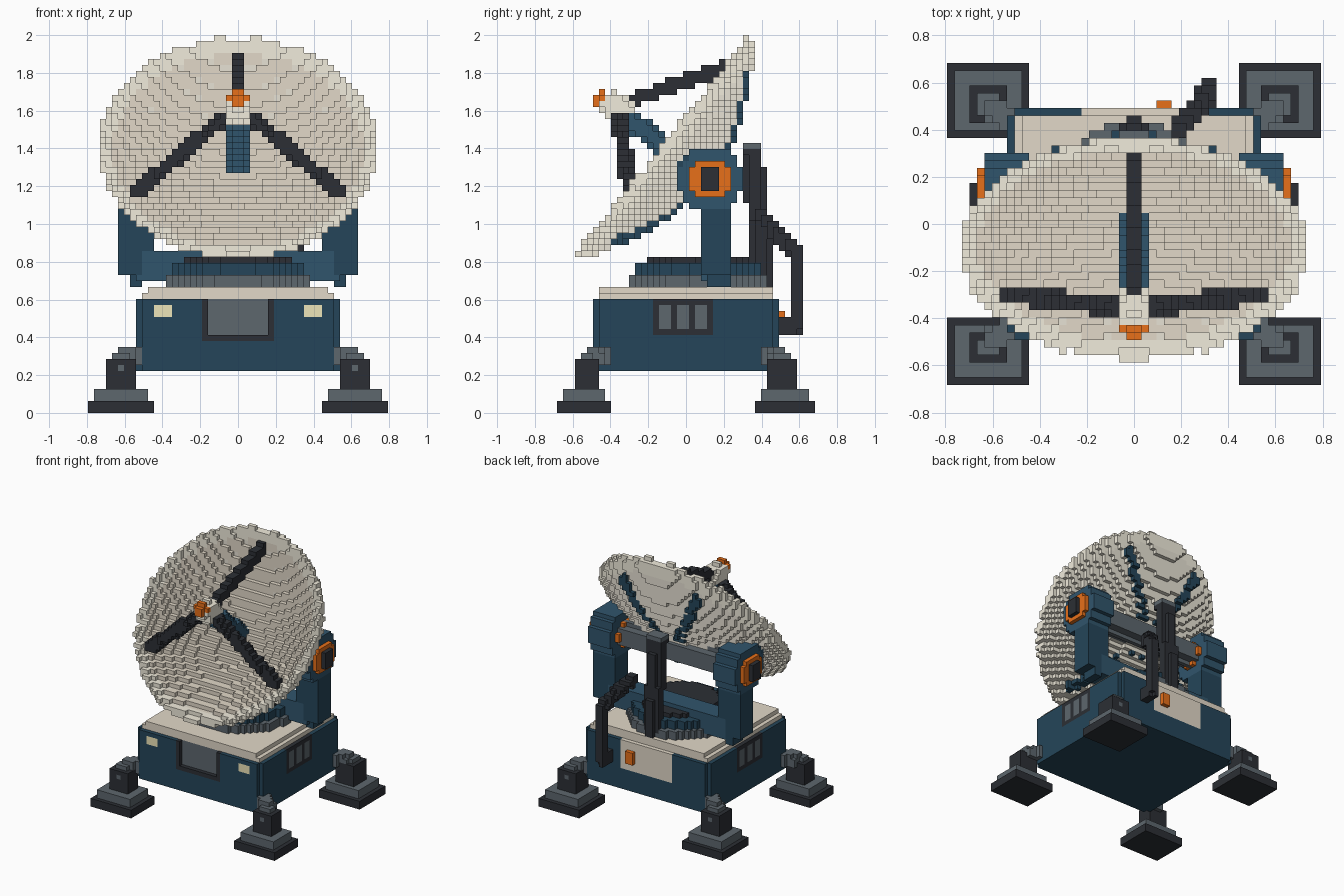
import bpy, math
from mathutils import Vector

if "Cube" in bpy.data.objects:
    bpy.data.objects.remove(bpy.data.objects["Cube"])

V = 2 / 63                      # edge length of one block
grid, colours = {}, {}

BLUE, BLUE2 = (0.018, 0.06, 0.10), (0.03, 0.09, 0.15)
DARK, GREY = (0.025, 0.028, 0.035), (0.11, 0.135, 0.155)
TAN, CREAM, BACK = (0.76, 0.69, 0.58), (0.88, 0.84, 0.72), (0.80, 0.76, 0.66)
ORANGE, LAMP = (0.80, 0.16, 0.01), (0.85, 0.78, 0.48)


def put(part, col, lo, hi, test=None, mx=False, my=False):
    """Fill a box of blocks, optionally only where test(point) holds; part None carves."""
    if part:
        colours[part] = col
    rng = [range(round(lo[a] / V + o), round(hi[a] / V + o)) for a, o in ((0, 0), (1, .5), (2, 0))]
    for i in rng[0]:
        for j in rng[1]:
            for k in rng[2]:
                if test and not test(Vector(((i + .5) * V, j * V, (k + .5) * V))):
                    continue
                for ii in ((i, -1 - i) if mx else (i,)):
                    for jj in ((j, -j) if my else (j,)):
                        if part:
                            grid[ii, jj, k] = part
                        else:
                            grid.pop((ii, jj, k), None)


def tube(part, col, a, b, r, **kw):
    a, b = Vector(a), Vector(b)
    d = b - a

    def near(p):
        t = max(0, min(1, (p - a).dot(d) / max(d.dot(d), 1e-9)))
        return (p - a - d * t).length < r
    lo = [min(a[n], b[n]) - r - V for n in range(3)]
    hi = [max(a[n], b[n]) + r + V for n in range(3)]
    put(part, col, lo, hi, near, **kw)


def disc(part, col, c, r, z0, z1):
    put(part, col, (-r - V, c - r - V, z0), (r + V, c + r + V, z1),
        lambda p: math.hypot(p.x, p.y - c) < r)


def side_disc(part, col, r, x0, x1):
    """Disc around the tilt axis, on both sides."""
    put(part, col, (x0, HY - r - V, HZ - r - V), (x1, HY + r + V, HZ + r + V),
        lambda p: math.hypot(p.y - HY, p.z - HZ) < r, mx=True)


# levelling legs (the front feet are one block shorter)
tube("leg_arms", GREY, (.59, .48, .30), (.48, .42, .30), .055, mx=True, my=True)
for y0, y1, s in ((0, 0, 1), (.683 + .365, -.683 - .365, 0)):
    back = s == 1
    for name, col, x0, x1, a, b, k0, k1 in (
            ("foot_pads", DARK, .444, .794, .365, .683, 0, 2),
            ("foot_plates", GREY, .476, .762, .397, .651, 2, 4),
            ("leg_posts", DARK, .54, .698, .43, .587, 4, 9),
            ("leg_caps", GREY, .571, .667, .46, .556, 9, 10)):
        lo, hi = (a, b) if back else (-b, -a - V)
        put(name, col, (x0, lo, k0 * V), (x1, hi, k1 * V), mx=True)
put("leg_bolts", GREY, (.603, .556, .222), (.635, .587, .254), mx=True, my=True)

# cabinet with notched corners and stepped lid
put("cabinet", BLUE, (-.54, -.492, .222), (.54, .492, .603),
    lambda p: not (abs(p.x) > .51 and abs(p.y) > .46))
put("lid", TAN, (-.508, -.476, .571), (.508, .476, .635))
put("lid", TAN, (-.476, -.46, .635), (.476, .46, .667))

# front hatch, headlamps, side vents, back panel
put("hatch_frame", DARK, (-.19, -.492, .381), (.19, -.46, .603))
put(None, None, (-.159, -.492, .413), (.159, -.46, .603))
put("hatch", GREY, (-.159, -.46, .413), (.159, -.43, .603))
put("headlamps", LAMP, (.349, -.492, .508), (.444, -.46, .571), mx=True)
put("vent_frames", DARK, (.508, -.175, .413), (.54, .143, .603), mx=True)
for y in (-.143, -.048, .048):
    put("vent_slats", GREY, (.508, y, .444), (.54, y + .06, .571), mx=True)
put("back_panel", TAN, (-.222, .46, .381), (.222, .492, .603))
put("back_switch", ORANGE, (.095, .492, .444), (.159, .524, .54))

# turntable
TY = .063
disc("turntable_ring", GREY, TY, .37, .667, .73)
disc("turntable", BLUE, TY, .335, .73, .794)
disc("turntable_top", DARK, TY, .27, .794, .825)

# yoke, posts, hubs and tilt axle
HY, HZ = .127, 1.238
put("yoke_beam", BLUE2, (-.54, .08, .714), (.54, .238, .857))
put("yoke_feet", BLUE, (.508, .111, .667), (.572, .238, .857), mx=True)
put("yoke_posts", BLUE, (.508, .08, .73), (.635, .238, HZ), mx=True)
put("yoke_posts", BLUE, (.444, .08, .857), (.508, .238, HZ), mx=True)
side_disc("hubs", BLUE2, .172, .444, .635)
side_disc("hub_rings", ORANGE, .108, .635, .667)
put("hub_caps", DARK, (.635, .08, 1.175), (.698, .175, 1.302), mx=True)
side_disc("axle_collars", ORANGE, .1, .413, .444)
tube("tilt_axle", GREY, (-.47, HY, HZ), (.47, HY, HZ), .082)

# dish frame: centre of the rim, axis N (to the front), U (up along the rim)
C = Vector((0, -.127, 1.419))
N = Vector((0, -.783, .622))
U = Vector((0, .622, .783))
R, DEPTH, WALL = .731, .215, .05


def dish_co(p):
    q = p - C
    x, u = q.x, q.dot(U)
    r = math.hypot(x, u)
    return x, u, r, q.dot(N) + DEPTH * (1 - (r / R) ** 2)


def on_wall(lo, hi, r0, r1):
    """Shell that is thicker towards the middle."""
    def test(p):
        x, u, r, h = dish_co(p)
        return r0 <= r < r1 and lo - (.035 * (1 - (r / R) ** 2) if lo == -WALL else 0) < h < hi
    return test


def on_rib(p):
    x, u, r, h = dish_co(p)
    ang = math.atan2(u, x) % (math.pi / 3)
    off = r * math.sin(min(ang, math.pi / 3 - ang))
    return .1 < r < .65 and off < .034 and -.1 < h < 0


BOX = ((-.762, -.619, .794), (.762, .397, 2.0))
put("dish_ribs", BLUE, *BOX, on_rib)
put("dish_back", BACK, *BOX, on_wall(-WALL, -.02, 0, .66))
put("dish_face", TAN, *BOX, on_wall(-.021, .008, 0, .66))
put("dish_rim", CREAM, *BOX, on_wall(-WALL, .008, .66, R))

# feed arm, struts and feed horn
tube("feed_arm", BLUE2, C - N * .17, C + N * .27, .06)
tube("top_strut", DARK, (0, .30, 1.86), (0, -.30, 1.65), .042)
tube("side_struts", DARK, (.53, -.30, 1.175), (.08, -.35, 1.56), .042, mx=True)
TIP = Vector((0, -.444, 52 * V))
tube("horn_tip", ORANGE, TIP, TIP, 1.75 * V)
tube("feed_horn", CREAM, C + N * .28, C + N * .33, .078)

# tilt actuator and power cable at the back
tube("actuator", DARK, (0, .35, 1.38), (0, .41, .72), .058)
put("actuator_cap", GREY, (-.0635, .302, 1.397), (.0635, .397, 1.429))
path = [(.19, .41, 1.04), (.27, .48, .95), (.317, .58, .86), (.317, .58, .46), (.317, .51, .46)]
for a, b in zip(path, path[1:]):
    tube("cable", DARK, a, b, .042)

# turn the blocks into one shell per part, with only outward faces
DIRS = [(a, s) for a in range(3) for s in (0, 1)]
shells = {}
for cell, part in grid.items():
    verts, faces = shells.setdefault(part, ({}, []))
    for a, s in DIRS:
        nb = list(cell)
        nb[a] += 2 * s - 1
        if tuple(nb) in grid:
            continue
        b, c = (a + 1) % 3, (a + 2) % 3
        quad = []
        for db, dc in ((0, 0), (1, 0), (1, 1), (0, 1)):
            p = list(cell)
            p[a] += s
            p[b] += db
            p[c] += dc
            quad.append(verts.setdefault(tuple(p), len(verts)))
        faces.append(quad if s else quad[::-1])

for part, (verts, faces) in shells.items():
    me = bpy.data.meshes.new(part)
    me.from_pydata([(x * V, (y - .5) * V, z * V) for x, y, z in verts], [], faces)
    mat = bpy.data.materials.new(part + "_paint")
    mat.diffuse_color = (*colours[part], 1)
    mat.use_nodes = True
    mat.node_tree.nodes["Principled BSDF"].inputs["Base Color"].default_value = mat.diffuse_color
    me.materials.append(mat)
    bpy.context.collection.objects.link(bpy.data.objects.new(part, me))
